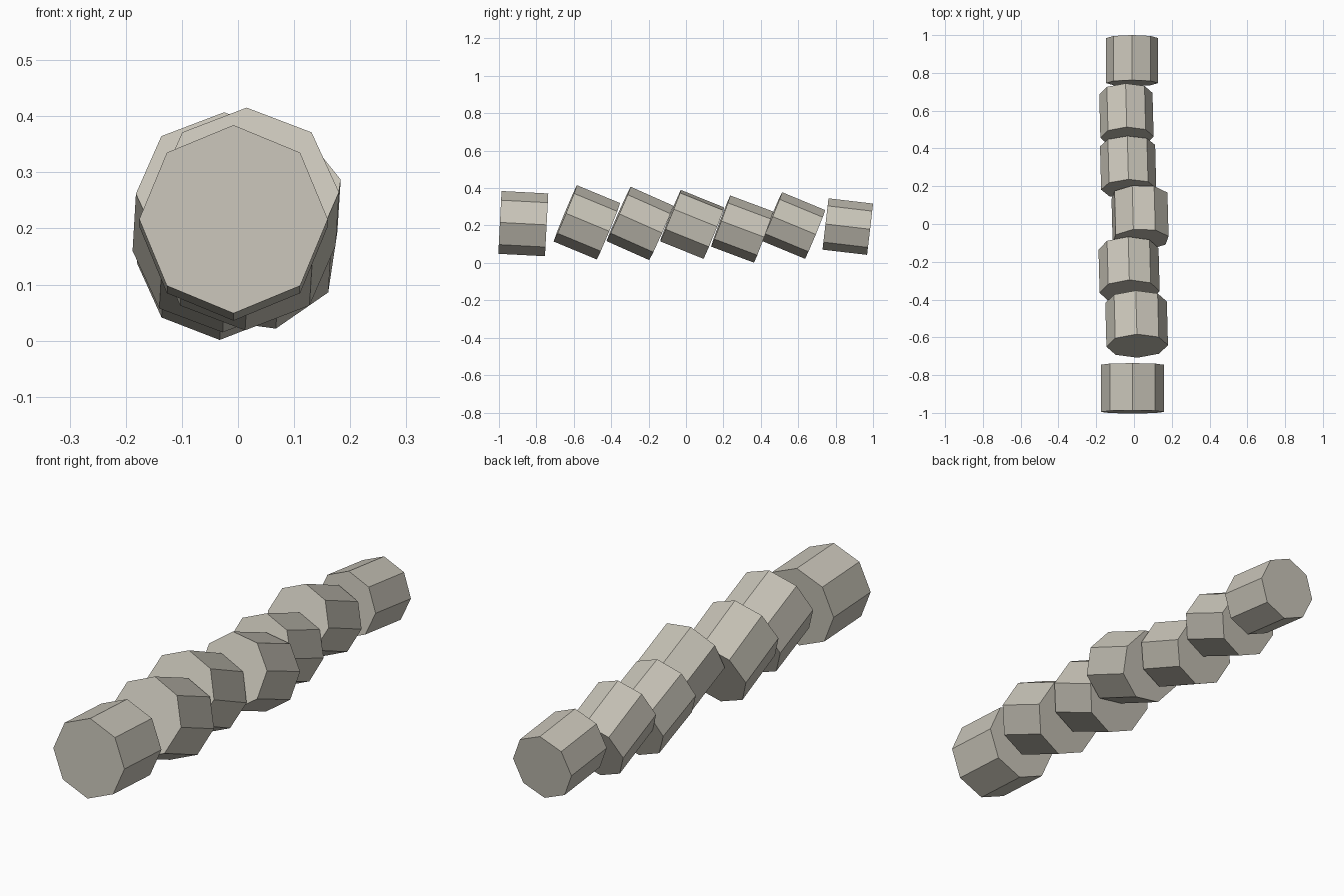
import bpy, bmesh
from math import radians
from mathutils import Matrix, Vector

if "Cube" in bpy.data.objects:
    bpy.data.objects.remove(bpy.data.objects["Cube"])

stone = bpy.data.materials.new("warm grey stone")
stone.diffuse_color = (0.578, 0.552, 0.479, 1)
stone.use_nodes = True
stone.node_tree.nodes["Principled BSDF"].inputs["Base Color"].default_value = stone.diffuse_color


def drum(name, centre, radius, length, tilt, roll=0, yaw=0):
    """Octagonal prism along y, back end dipping by tilt degrees."""
    me = bpy.data.meshes.new(name)
    bm = bmesh.new()
    bmesh.ops.create_cone(bm, cap_ends=True, segments=8,
                          radius1=radius, radius2=radius, depth=length)
    rot = (Matrix.Rotation(radians(yaw), 4, 'Z')
           @ Matrix.Rotation(radians(-tilt), 4, 'X')
           @ Matrix.Rotation(radians(-roll), 4, 'Y')
           @ Matrix.Rotation(radians(-90), 4, 'X'))
    bm.transform(Matrix.Translation(Vector(centre)) @ rot)
    bm.to_mesh(me)
    bm.free()
    me.materials.append(stone)
    ob = bpy.data.objects.new(name, me)
    bpy.context.collection.objects.link(ob)


# Toppled column drums, front to back, slowly tapering:
# centre, radius, length, tilt, roll, yaw
drums = [
    ((-0.008, -0.870, 0.210), 0.168, 0.25, 3.0, 0, 0),
    ((0.014, -0.530, 0.217), 0.163, 0.25, 22.5, 0, 1.5),
    ((-0.026, -0.246, 0.211), 0.159, 0.25, 24.0, 0, 1.5),
    ((0.032, 0.033, 0.206), 0.153, 0.25, 22.0, 14, 1.5),
    ((-0.031, 0.300, 0.181), 0.146, 0.245, 20.5, 0, 1.5),
    ((-0.040, 0.575, 0.200), 0.141, 0.25, 22.5, 0, 1.5),
    ((-0.010, 0.865, 0.194), 0.138, 0.24, 6.7, 0, 0),
]
for i, d in enumerate(drums, 1):
    drum(f"column_drum_{i}", *d)
